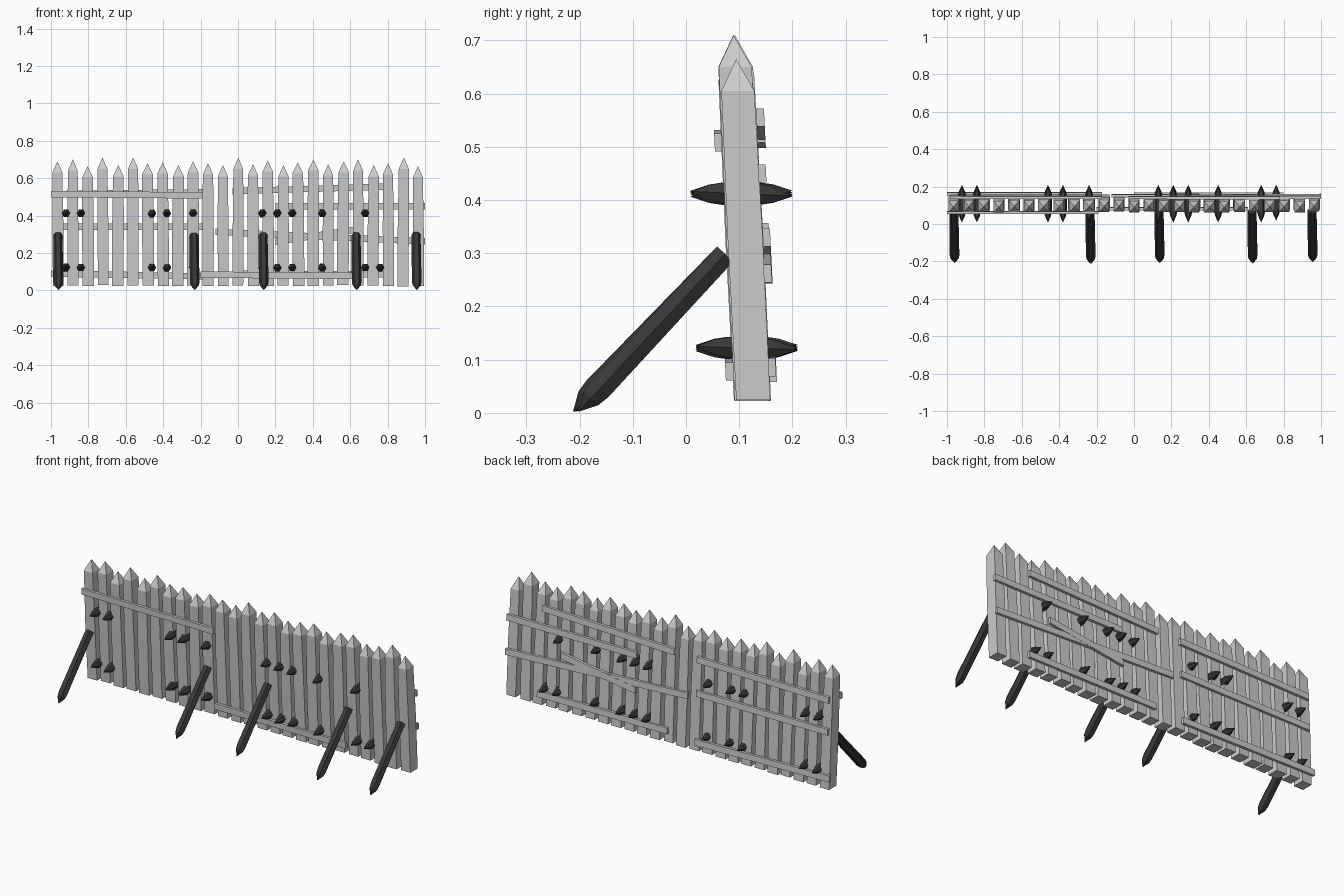
import bpy, bmesh, random
from math import cos, sin, pi
from mathutils import Vector

if "Cube" in bpy.data.objects:
    bpy.data.objects.remove(bpy.data.objects["Cube"])

random.seed(4)
dark = bpy.data.materials.new("dark_wood")
dark.diffuse_color = (0.04, 0.04, 0.04, 1)
dark.use_nodes = True
dark.node_tree.nodes["Principled BSDF"].inputs["Base Color"].default_value = dark.diffuse_color


def loft(name, rings, mat=None):
    """Skin a list of rings; a ring with one point makes a pointed end."""
    bm = bmesh.new()
    vs = [[bm.verts.new(p) for p in r] for r in rings]
    for a, b in zip(vs, vs[1:]):
        n = max(len(a), len(b))
        for i in range(n):
            j = (i + 1) % n
            if len(a) == 1:
                bm.faces.new((a[0], b[j], b[i]))
            elif len(b) == 1:
                bm.faces.new((a[i], a[j], b[0]))
            else:
                bm.faces.new((a[i], a[j], b[j], b[i]))
    for end in (vs[0], vs[-1]):
        if len(end) > 2:
            bm.faces.new(end)
    bmesh.ops.recalc_face_normals(bm, faces=bm.faces)
    me = bpy.data.meshes.new(name)
    bm.to_mesh(me)
    bm.free()
    ob = bpy.data.objects.new(name, me)
    bpy.context.collection.objects.link(ob)
    if mat:
        me.materials.append(mat)
    return ob


def wall_y(z):
    """Centre plane of the leaning wall."""
    return 0.126 - 0.05 * z


def rect(x, y, z, hx, hy):
    return [(x - hx, y - hy, z), (x + hx, y - hy, z), (x + hx, y + hy, z), (x - hx, y + hy, z)]


def stake(name, a, b, stops, sides=6):
    """Round-ish stake along a-b; stops are (distance from a, radius)."""
    a, b = Vector(a), Vector(b)
    d = (b - a).normalized()
    u = Vector((1, 0, 0))
    u = (u - d * u.dot(d)).normalized()
    v = d.cross(u)
    rings = []
    for t, r in stops:
        c = a + d * t
        if r == 0:
            rings.append([c])
        else:
            rings.append([c + r * (cos(2 * pi * i / sides) * u + sin(2 * pi * i / sides) * v)
                          for i in range(sides)])
    return loft(name, rings, dark)


# Pointed square posts
tips = [69, 70, 66.5, 71, 67, 71, 68, 68.5, 67, 69, 68, 67, 71, 67.5, 69.5,
        67, 68.5, 70, 67.5, 69, 70, 67, 68, 71, 66.5]
for i, t in enumerate(tips):
    x = -0.963 + i * 0.0803
    tip = t / 100
    sh = tip - 0.06
    hx = random.uniform(0.028, 0.031)
    lean = random.uniform(-0.003, 0.003)
    dy = random.uniform(-0.003, 0.003)
    rings = [rect(x - lean, wall_y(0.025) + dy, random.uniform(0.022, 0.028), hx, 0.032),
             rect(x, wall_y(0.32) + dy, 0.32, hx + 0.001, 0.033),
             rect(x + lean, wall_y(sh) + dy, sh, hx - 0.002, 0.031),
             [(x + lean, wall_y(tip) + dy, tip)]]
    loft("post", rings)

# Horizontal rails: side (-1 front, 1 back), start x, z, end x, z
rails = [(-1, -1.0, 0.515, -0.19, 0.508), (-1, -0.2, 0.084, 0.61, 0.078),
         (1, -0.98, 0.515, -0.17, 0.525), (1, -0.98, 0.34, -0.17, 0.34),
         (1, -1.0, 0.09, -0.17, 0.075),
         (1, -0.03, 0.53, 0.78, 0.555), (1, 0.2, 0.45, 1.0, 0.45),
         (1, -0.12, 0.313, 1.0, 0.262), (1, 0.2, 0.26, 0.66, 0.33),
         (1, 0.0, 0.09, 0.8, 0.085)]
for k, (side, x0, z0, x1, z1) in enumerate(rails):
    rings = []
    for x, z in ((x0, z0), (x1, z1)):
        ring = []
        for off, dz in ((0.032, -1), (0.047, -1), (0.047, 1), (0.032, 1)):
            zz = z + dz * 0.017
            ring.append((x, wall_y(zz) + side * (off + 0.001 * (k % 3)), zz))
        rings.append(ring)
    loft("front_rail" if side < 0 else "back_rail", rings)

# Double-ended pegs driven through the wall
low = [-0.92, -0.84, -0.46, -0.38, -0.24, 0.13, 0.21, 0.29, 0.45, 0.68, 0.76]
for z, y, xs in ((0.412, 0.104, low[:-1]), (0.122, 0.114, low)):
    for x in xs:
        s = random.uniform(-0.006, 0.006)
        stake("wall_peg", (x, y - 0.096, z - s), (x, y + 0.096, z + s),
              [(0, 0), (0.035, 0.016), (0.06, 0.022), (0.132, 0.022), (0.157, 0.016), (0.192, 0)])

# Slanted support stakes in front
for x in (-0.963, -0.235, 0.134, 0.631, 0.952):
    dy = random.uniform(0, 0.012)
    stake("support_stake", (x + 0.004, -0.213 + dy, 0.002), (x, 0.075, 0.3),
          [(0, 0), (0.035, 0.022), (0.06, 0.026), (0.405, 0.024)])
